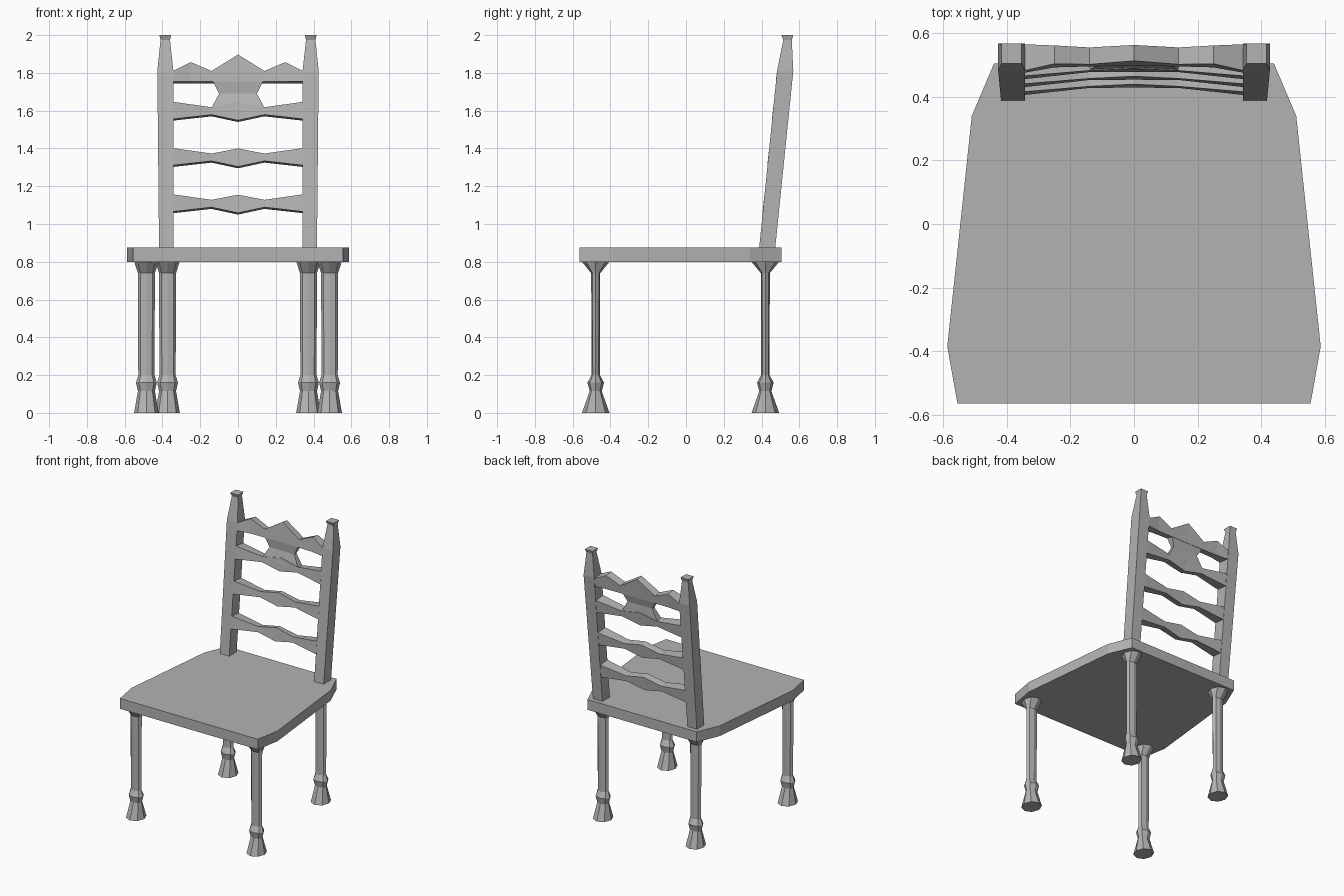
import bpy, bmesh
from math import cos, sin, tau

cube = bpy.data.objects.get("Cube")
if cube:
    bpy.data.objects.remove(cube, do_unlink=True)

grey = bpy.data.materials.new("plain_grey")
grey.use_nodes = True
colour = (0.45, 0.45, 0.45, 1)
grey.diffuse_color = colour
grey.node_tree.nodes["Principled BSDF"].inputs["Base Color"].default_value = colour


def loft(name, rings):
    """Skin a list of equal-length point rings and cap both ends."""
    bm = bmesh.new()
    loops = [[bm.verts.new(p) for p in ring] for ring in rings]
    n = len(loops[0])
    for a, b in zip(loops, loops[1:]):
        for i in range(n):
            j = (i + 1) % n
            bm.faces.new((a[i], a[j], b[j], b[i]))
    bm.faces.new(loops[0])
    bm.faces.new(loops[-1])
    bmesh.ops.recalc_face_normals(bm, faces=bm.faces)
    mesh = bpy.data.meshes.new(name)
    bm.to_mesh(mesh)
    bm.free()
    mesh.materials.append(grey)
    obj = bpy.data.objects.new(name, mesh)
    bpy.context.collection.objects.link(obj)
    return obj


def box_ring(z, x0, x1, y0, y1):
    return [(x0, y0, z), (x1, y0, z), (x1, y1, z), (x0, y1, z)]


def lean(z):
    """Front plane of the backward-leaning chair back."""
    return 0.387 + 0.1016 * (z - 0.875)


# Seat: tapered board with clipped corners
half = [(0.555, -0.565), (0.587, -0.385), (0.51, 0.34), (0.44, 0.505)]
outline = half + [(-x, y) for x, y in reversed(half)]
loft("seat", [[(x, y, z) for x, y in outline] for z in (0.80, 0.875)])

# Legs: flattened octagonal turnings (height, half width, half depth)
leg_profile = [(0, 0.065, 0.073), (0.115, 0.045, 0.032), (0.16, 0.055, 0.044),
               (0.2, 0.043, 0.022), (0.74, 0.045, 0.024), (0.80, 0.064, 0.073)]
for side, sx in (("left", 1), ("right", -1)):
    for end, cx, cy in (("front", 0.485, -0.478), ("back", 0.373, 0.42)):
        loft(f"{end}_leg_{side}",
             [[(sx * cx + rx * cos(tau * i / 8), cy + ry * sin(tau * i / 8), z)
               for i in range(8)] for z, rx, ry in leg_profile])

    # Back posts with tapered tops and small flared caps
    post = [(0.87, 0.342, 0.418, 0.387, 0.472), (1.81, 0.342, 0.427, 0.482, 0.568),
            (1.975, 0.36, 0.41, 0.515, 0.56), (2.0, 0.354, 0.416, 0.505, 0.568)]
    loft(f"back_post_{side}",
         [box_ring(z, sx * x0, sx * x1, y0, y1) for z, x0, x1, y0, y1 in post])


def rail(name, columns):
    """Bowed slat from mirrored columns: (x, bottom, top, bow), centre first."""
    full = [(-x, b, t, o) for x, b, t, o in reversed(columns[1:])] + columns
    rings = []
    for x, b, t, bow in full:
        back = 0.083 - 0.5 * bow
        rings.append([(x, lean(b) + bow, b + 0.009), (x, lean(b) + back, b),
                      (x, lean(t) + back, t - 0.008), (x, lean(t) + bow, t)])
    loft(name, rings)


# Three wavy ladder rails
for name, z in (("lower_rail", 1.05), ("middle_rail", 1.295), ("upper_rail", 1.54)):
    rail(name, [(0, z, z + 0.105, 0.024), (0.14, z + 0.03, z + 0.078, 0.02),
                (0.345, z + 0.007, z + 0.107, 0)])

# Crest rail with three peaks
rail("crest_rail", [(0, 1.745, 1.897, 0.022), (0.14, 1.745, 1.81, 0.02),
                    (0.25, 1.745, 1.857, 0.017), (0.345, 1.745, 1.81, 0)])

# Pinched splat joining the upper rail and the crest
loft("splat", [box_ring(z, -w, w, lean(z) + f, lean(z) + b) for z, w, f, b in
               ((1.61, 0.143, 0.022, 0.072), (1.69, 0.1, 0.035, 0.06),
                (1.76, 0.135, 0.022, 0.072))])
